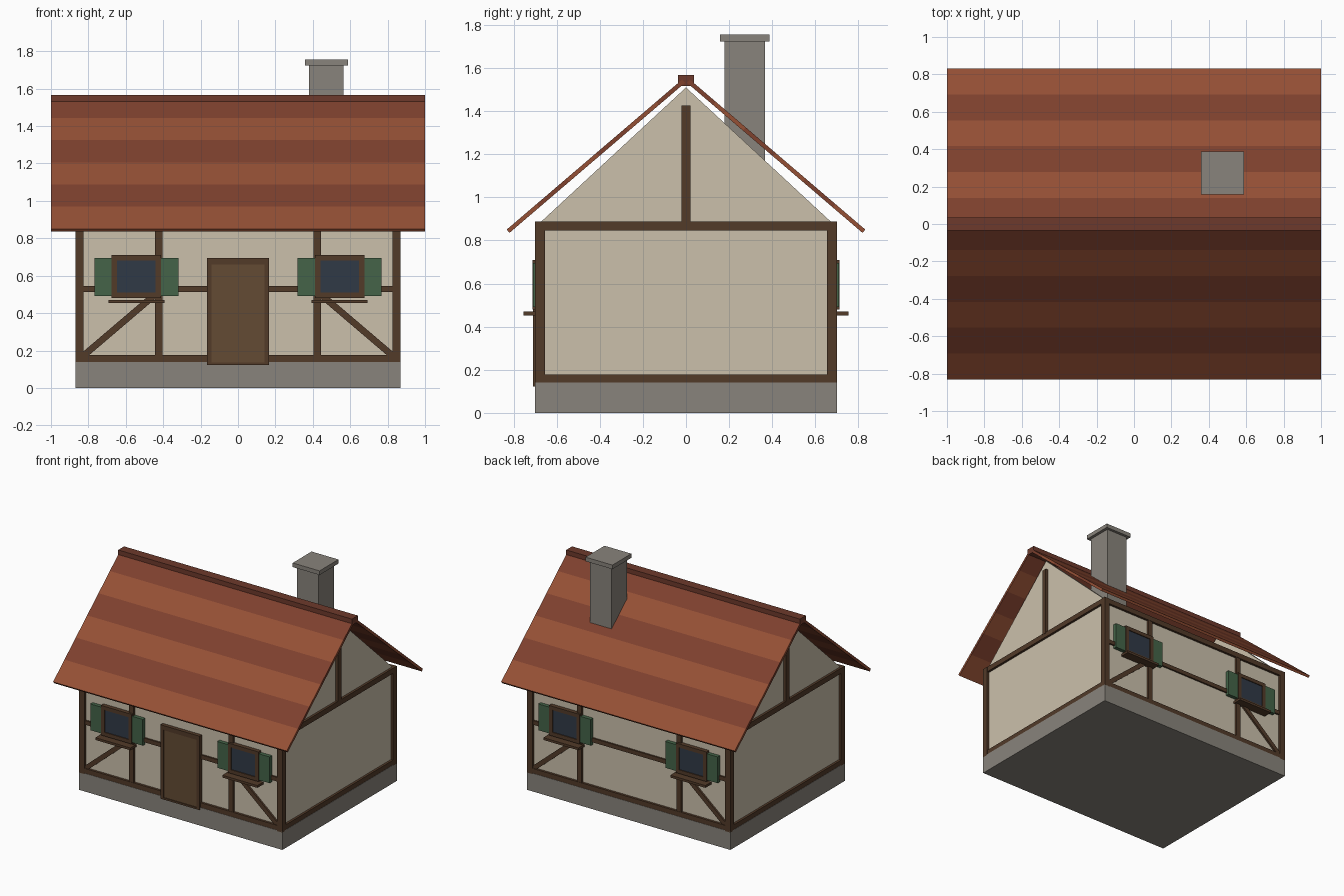
import bpy, bmesh
from math import atan2, hypot
from mathutils import Matrix

if "Cube" in bpy.data.objects:
    bpy.data.objects.remove(bpy.data.objects["Cube"])


def material(name, rgb):
    m = bpy.data.materials.new(name)
    m.diffuse_color = (*rgb, 1)
    m.use_nodes = True
    m.node_tree.nodes["Principled BSDF"].inputs["Base Color"].default_value = m.diffuse_color
    return m


STONE = material("stone", (0.25, 0.23, 0.20))
PLASTER = material("plaster", (0.60, 0.53, 0.41))
WOOD = material("timber", (0.085, 0.043, 0.022))
DOOR = material("door_wood", (0.127, 0.07, 0.033))
GREEN = material("shutter_green", (0.058, 0.127, 0.065))
GLASS = material("glass", (0.03, 0.042, 0.062))
TILE_A = material("tile_light", (0.30, 0.08, 0.036))
TILE_B = material("tile_dark", (0.21, 0.052, 0.027))
RIDGE = material("ridge_tile", (0.155, 0.042, 0.025))


def finish(name, bm, mat):
    bmesh.ops.recalc_face_normals(bm, faces=bm.faces)
    me = bpy.data.meshes.new(name)
    bm.to_mesh(me)
    bm.free()
    me.materials.append(mat)
    ob = bpy.data.objects.new(name, me)
    bpy.context.collection.objects.link(ob)
    return ob


def box(name, x, y, z, mat):
    """Box from (min, max) ranges on each axis."""
    bm = bmesh.new()
    size = [abs(r[1] - r[0]) for r in (x, y, z)]
    mid = [(r[0] + r[1]) / 2 for r in (x, y, z)]
    bmesh.ops.create_cube(bm, size=1, matrix=Matrix.Translation(mid) @ Matrix.Diagonal((*size, 1)))
    return finish(name, bm, mat)


def extrude_x(name, profile, x0, x1, mat):
    """Prism along x from a (y, z) profile."""
    bm = bmesh.new()
    face = bm.faces.new([bm.verts.new((x0, y, z)) for y, z in profile])
    out = bmesh.ops.extrude_face_region(bm, geom=[face])
    verts = [v for v in out["geom"] if isinstance(v, bmesh.types.BMVert)]
    bmesh.ops.translate(bm, verts=verts, vec=(x1 - x0, 0, 0))
    return finish(name, bm, mat)


def brace(name, a, b, y, mat, width=0.035, depth=0.03):
    """Diagonal timber between two (x, z) points."""
    dx, dz = b[0] - a[0], b[1] - a[1]
    bm = bmesh.new()
    mtx = (Matrix.Translation(((a[0] + b[0]) / 2, y, (a[1] + b[1]) / 2))
           @ Matrix.Rotation(-atan2(dz, dx), 4, 'Y')
           @ Matrix.Diagonal((hypot(dx, dz), depth, width, 1)))
    bmesh.ops.create_cube(bm, size=1, matrix=mtx)
    return finish(name, bm, mat)


# Base and walls
box("foundation", (-0.87, 0.87), (-0.70, 0.70), (0, 0.14), STONE)
box("walls", (-0.85, 0.85), (-0.68, 0.68), (0.14, 0.88), PLASTER)

# Gable ends with corner posts, beams and king post
for s, side in ((-1, "left"), (1, "right")):
    extrude_x(f"gable_{side}", [(-0.68, 0.88), (0.68, 0.88), (0, 1.51)], s * 0.82, s * 0.85, PLASTER)
    box(f"gable_post_{side}", (s * 0.84, s * 0.87), (-0.02, 0.02), (0.88, 1.427), WOOD)
    box(f"sill_beam_{side}", (s * 0.83, s * 0.868), (-0.66, 0.66), (0.134, 0.177), WOOD)
    box(f"top_beam_{side}", (s * 0.83, s * 0.868), (-0.66, 0.66), (0.847, 0.888), WOOD)
    for t, end in ((-1, "front"), (1, "back")):
        box(f"corner_post_{end}_{side}", (s * 0.825, s * 0.87), (t * 0.655, t * 0.70),
            (0.134, 0.888), WOOD)

# Long walls: timber frame and windows, mirrored front to back
for t, end in ((-1, "front"), (1, "back")):
    box(f"sill_beam_{end}", (-0.83, 0.83), (t * 0.66, t * 0.698), (0.134, 0.177), WOOD)
    box(f"top_beam_{end}", (-0.83, 0.83), (t * 0.66, t * 0.698), (0.847, 0.888), WOOD)
    box(f"mid_rail_{end}", (-0.83, 0.83), (t * 0.67, t * 0.693), (0.513, 0.545), WOOD)
    for s, side in ((-1, "left"), (1, "right")):
        tag = f"{end}_{side}"
        box(f"post_{tag}", (s * 0.405, s * 0.445), (t * 0.67, t * 0.696), (0.16, 0.86), WOOD)
        brace(f"brace_{tag}", (s * 0.835, 0.165), (s * 0.43, 0.51), t * 0.679, WOOD)

        cx = s * 0.543
        box(f"window_glass_{tag}", (cx - 0.11, cx + 0.11), (t * 0.67, t * 0.705), (0.49, 0.70), GLASS)
        for k in (-1, 1):
            box(f"window_jamb_{tag}_{k}", (cx + k * 0.103, cx + k * 0.132),
                (t * 0.67, t * 0.712), (0.48, 0.71), WOOD)
            box(f"shutter_{tag}_{k}", (cx + k * 0.125, cx + k * 0.224),
                (t * 0.675, t * 0.709), (0.492, 0.695), GREEN)
        for z in ((0.48, 0.509), (0.681, 0.71)):
            box(f"window_rail_{tag}_{z[0]}", (cx - 0.104, cx + 0.104), (t * 0.67, t * 0.712), z, WOOD)
        box(f"window_sill_{tag}", (cx - 0.15, cx + 0.15), (t * 0.67, t * 0.753), (0.453, 0.471), WOOD)

# Door
box("door", (-0.15, 0.15), (-0.67, -0.703), (0.135, 0.67), DOOR)
for k in (-1, 1):
    box(f"door_jamb_{k}", (k * 0.143, k * 0.167), (-0.67, -0.709), (0.123, 0.695), WOOD)
box("door_lintel", (-0.145, 0.145), (-0.67, -0.709), (0.66, 0.695), WOOD)
box("door_threshold", (-0.145, 0.145), (-0.67, -0.709), (0.123, 0.137), WOOD)

# Roof: six tile courses per slope
SLOPE, TOP, THICK, ROWS, EAVE = 0.855, 1.562, 0.02, 6, 0.832
n = hypot(1, SLOPE)
oy, oz = -THICK * SLOPE / n, -THICK / n
for t, end in ((-1, "front"), (1, "back")):
    for i in range(ROWS):
        y0, y1 = EAVE * (1 - i / ROWS), max(EAVE * (1 - (i + 1) / ROWS), 0.018)
        z0, z1 = TOP - SLOPE * y0, TOP - SLOPE * y1
        profile = [(y0, z0), (y1, z1), (y1 + oy, z1 + oz), (y0 + oy * 0.4, z0 + oz)]
        profile[3] = (y0 + oy, z0 + oz)
        extrude_x(f"roof_course_{end}_{i}", [(t * y, z) for y, z in profile], -1, 1,
                  TILE_B if i % 2 else TILE_A)
box("roof_ridge", (-1, 1), (-0.036, 0.036), (1.518, 1.567), RIDGE)

# Chimney
box("chimney", (0.38, 0.565), (0.178, 0.367), (1.0, 1.73), STONE)
box("chimney_cap", (0.358, 0.588), (0.157, 0.388), (1.724, 1.756), STONE)
